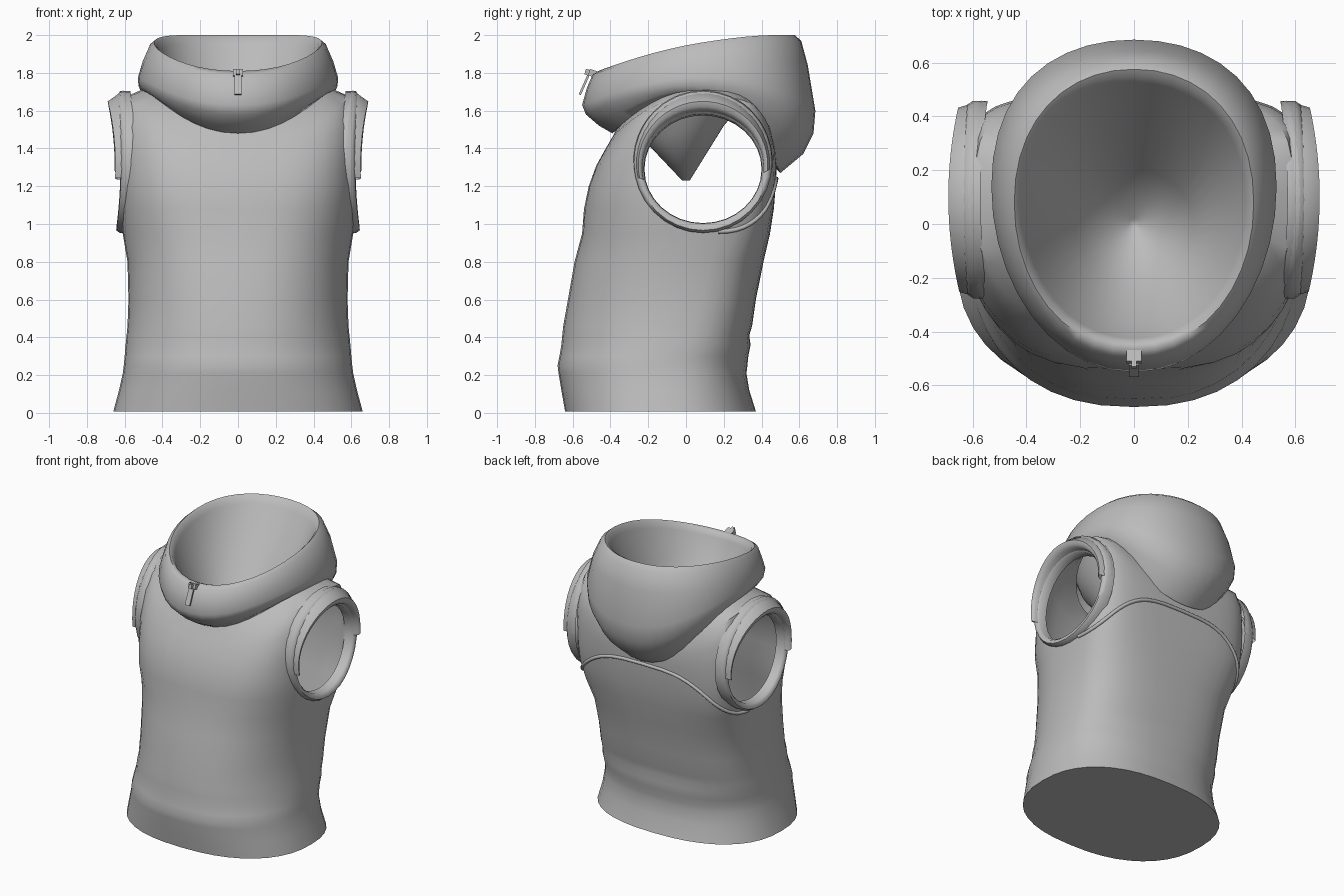
import bpy, bmesh, math
from mathutils import Vector

cube = bpy.data.objects.get("Cube")
if cube:
    bpy.data.objects.remove(cube, do_unlink=True)

fabric = bpy.data.materials.new("grey_fabric")
fabric.use_nodes = True
GREY = (0.5, 0.5, 0.5, 1)
fabric.diffuse_color = GREY
fabric.node_tree.nodes["Principled BSDF"].inputs["Base Color"].default_value = GREY
SEG = 40


def activate(ob):
    bpy.ops.object.select_all(action='DESELECT')
    ob.select_set(True)
    bpy.context.view_layer.objects.active = ob


def smooth(ob, angle=40):
    activate(ob)
    bpy.ops.object.shade_smooth_by_angle(angle=math.radians(angle))


def loft(name, rings, closed=True, cap_start=False, cap_end=False):
    """Skin a list of point rings with quads."""
    bm = bmesh.new()
    rows = [[bm.verts.new(p) for p in r] for r in rings]
    n = len(rows[0])
    for a, b in zip(rows, rows[1:]):
        for i in range(n if closed else n - 1):
            j = (i + 1) % n
            bm.faces.new((a[i], a[j], b[j], b[i]))
    if cap_start:
        bm.faces.new(rows[0][::-1])
    if cap_end:
        bm.faces.new(rows[-1])
    bmesh.ops.recalc_face_normals(bm, faces=bm.faces)
    me = bpy.data.meshes.new(name)
    bm.to_mesh(me)
    bm.free()
    ob = bpy.data.objects.new(name, me)
    bpy.context.collection.objects.link(ob)
    me.materials.append(fabric)
    return ob


def blend(front, side, back, t, p=1.0):
    """Smooth value around the body through front, side and back."""
    c = math.cos(t)
    mid = (front + back) / 2
    swing = math.copysign(abs(c) ** p, c)
    return (mid + side) / 2 + (front - back) / 2 * swing + (mid - side) / 2 * math.cos(2 * t)


def point(ring, t):
    (fy, fz), (sx, sy, sz), (by, bz), p = ring
    s = math.sin(t)
    return Vector((sx * math.copysign(abs(s) ** p, s),
                   blend(fy, sy, by, t, p), blend(fz, sz, bz, t)))


def around(ring):
    return [point(ring, 2 * math.pi * i / SEG) for i in range(SEG)]


# Torso: level rows (height, front, back, half width, squareness, side shift)
levels = [(0.008, -.64, .37, .66, .85, .01), (.12, -.66, .335, .63, .85, .03),
          (.21, -.675, .32, .61, .85, .05), (.25, -.68, .325, .605, .85, .05),
          (.30, -.67, .33, .6, .85, .06), (.36, -.66, .342, .595, .85, .08),
          (.41, -.655, .335, .59, .83, .09), (.46, -.65, .35, .585, .83, .1),
          (.6, -.625, .37, .58, .8, .1), (.8, -.59, .41, .585, .76, .1),
          (.95, -.55, .445, .61, .7, .11), (1.08, -.54, .465, .625, .63, .11),
          (1.2, -.515, .475, .63, .6, .1)]
body = [((f, z), (w, (f + b) / 2 + d, z), (b, z), p) for z, f, b, w, p, d in levels]
# Shoulder rows rising at the sides towards the neck
body += [((-.475, 1.31), (.63, .09, 1.38), (.48, 1.3), .58),
         ((-.425, 1.4), (.625, .11, 1.56), (.475, 1.38), .6),
         ((-.39, 1.46), (.59, .12, 1.675), (.46, 1.45), .65),
         ((-.37, 1.5), (.5, .12, 1.715), (.43, 1.5), .78),
         ((-.36, 1.53), (.42, .1, 1.74), (.4, 1.52), .9)]
torso = loft("torso", [around(r) for r in body], cap_start=True)


# Armholes: one oval cutter through the thin shell
def oval(x, f, a, bow=0.0):
    y = .09 + (.31 + .06 * f) * math.cos(a)
    z = 1.29 + .04 * f + (.285 + .095 * f) * math.sin(a)
    return Vector((x - bow * (y - .1) ** 2, y, z))


turn = [2 * math.pi * i / 32 for i in range(32)]
cutter = loft("armhole_cutter", [[oval(x, .05, a) for a in turn] for x in (-1, 1)],
              cap_start=True, cap_end=True)
cutter.hide_render = True
shell = torso.modifiers.new("shell", 'SOLIDIFY')
shell.thickness = .012
cut = torso.modifiers.new("armholes", 'BOOLEAN')
cut.object = cutter
cut.solver = 'EXACT'
activate(torso)
for m in ("shell", "armholes"):
    bpy.ops.object.modifier_apply(modifier=m)
bpy.data.objects.remove(cutter, do_unlink=True)
smooth(torso)

# Armhole trims and the raised caps over the shoulders
trim = [(.57, 0), (.625, .05), (.643, .3), (.645, .7), (.625, .95), (.57, .95)]
cap = [(.62, .12), (.665, .2), (.685, .35), (.69, .55), (.61, .98), (.585, .9)]
arc = [math.radians(-5 + 197 * i / 24) for i in range(25)]
for side, sx in (("left", 1), ("right", -1)):
    for name, profile, angles, closed, bow in (("armhole_trim", trim, turn, True, .2),
                                               ("shoulder_cap", cap, arc, False, .33)):
        rows = [[oval(x, f, a, bow) for a in angles] for x, f in profile]
        for row in rows:
            for v in row:
                v.x *= sx
        smooth(loft(f"{side}_{name}", rows, closed), 60)


# Back yoke seam: a piping that follows the torso surface
def on_torso(t, z):
    for a, b in zip(body, body[1:]):
        p, q = point(a, t), point(b, t)
        if p.z <= z <= q.z:
            return p.lerp(q, (z - p.z) / (q.z - p.z))


seam = []
for i in range(33):
    u = -1 + i / 16
    seam.append(on_torso(math.pi + u * 1.45, .96 + .28 * (.5 + .5 * math.cos(math.pi * u))))
curve = bpy.data.curves.new("yoke_seam", 'CURVE')
curve.dimensions = '3D'
curve.bevel_depth = .012
spline = curve.splines.new('POLY')
spline.points.add(len(seam) - 1)
for pt, co in zip(spline.points, seam):
    pt.co = (*co, 1)
curve.materials.append(fabric)
bpy.context.collection.objects.link(bpy.data.objects.new("yoke_seam", curve))

# Cowl hood: funnel lining, rolled rim, drooping outer fold
hood = [((-.02, 1.23), (.02, 0, 1.23), (.02, 1.23), 1),
        ((-.2, 1.42), (.22, 0, 1.5), (.2, 1.52), 1),
        ((-.37, 1.62), (.35, .05, 1.72), (.42, 1.78), 1),
        ((-.425, 1.77), (.415, .08, 1.91), (.525, 1.955), .95),
        ((-.44, 1.8), (.43, .08, 1.945), (.55, 1.985), .95),
        ((-.465, 1.81), (.445, .08, 1.96), (.575, 2.0), .95),
        ((-.495, 1.79), (.47, .09, 1.94), (.61, 1.97), .95),
        ((-.525, 1.72), (.505, .12, 1.86), (.645, 1.84), .95),
        ((-.55, 1.63), (.53, .14, 1.775), (.685, 1.6), .95),
        ((-.53, 1.58), (.527, .14, 1.73), (.675, 1.48), .95),
        ((-.46, 1.52), (.51, .13, 1.7), (.62, 1.37), .95),
        ((-.39, 1.48), (.49, .1, 1.685), (.5, 1.27), .95),
        ((-.34, 1.52), (.44, .08, 1.69), (.43, 1.34), .95)]
smooth(loft("cowl_hood", [around(r) for r in hood], cap_start=True), 60)


# Zip slider, bridge and hanging pull at the front of the rim
def box(name, centre, size, tilt=0.0):
    bpy.ops.mesh.primitive_cube_add(size=1, location=centre, rotation=(tilt, 0, 0))
    ob = bpy.context.object
    ob.name = name
    ob.scale = size
    ob.data.materials.append(fabric)


box("zip_slider", (0, -.485, 1.795), (.055, .06, .035), -.3)
box("zip_bridge", (0, -.51, 1.8), (.02, .05, .03), -.3)
box("zip_pull", (0, -.54, 1.735), (.036, .012, .11), -.42)
